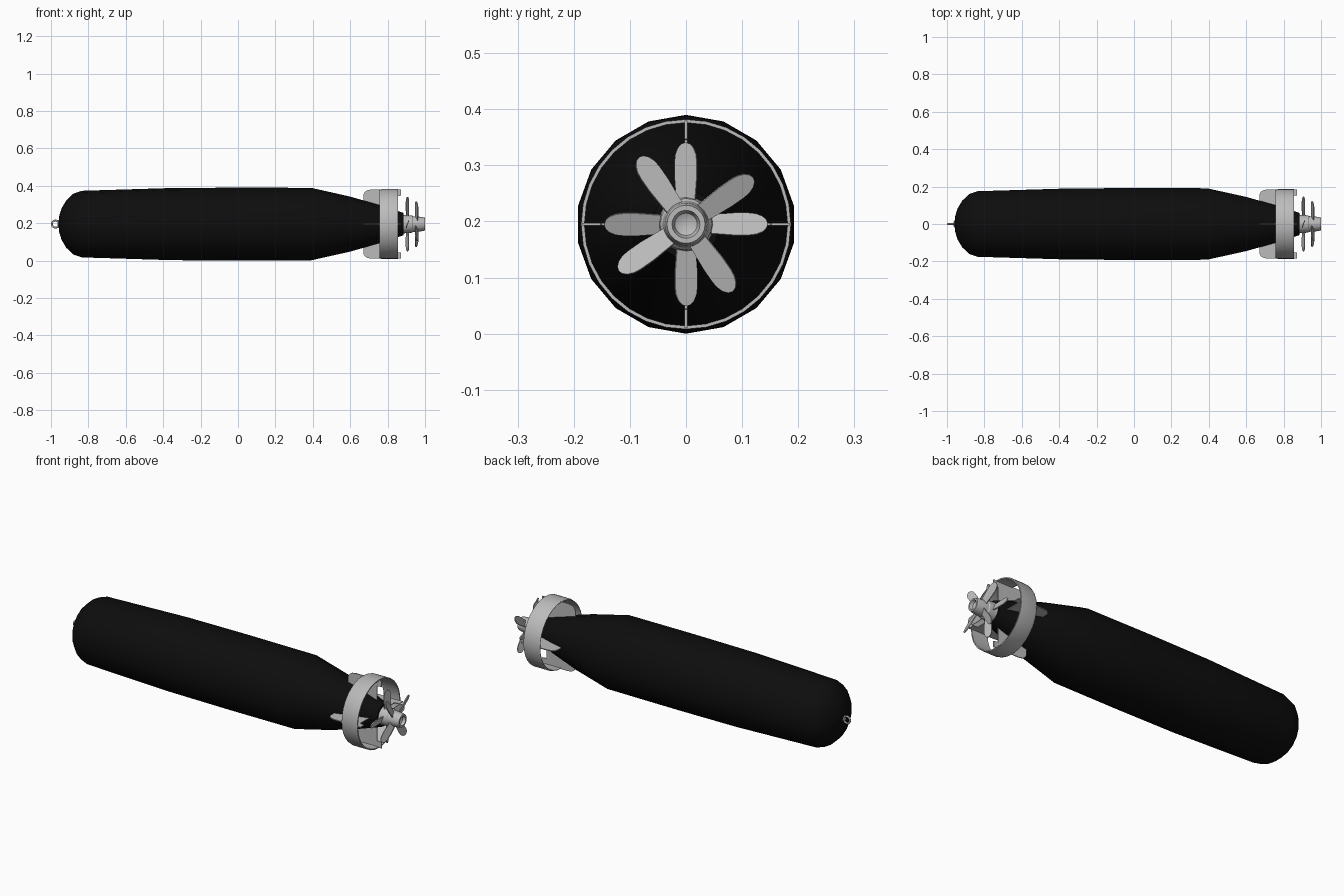
import bpy, bmesh
from math import sin, cos, pi, radians
from mathutils import Matrix, Vector

cube = bpy.data.objects.get("Cube")
if cube:
    bpy.data.objects.remove(cube)

AXIS_Z = 0.195


def material(name, value):
    m = bpy.data.materials.new(name)
    m.use_nodes = True
    m.diffuse_color = (value, value, value, 1)
    node = next(n for n in m.node_tree.nodes if n.type == 'BSDF_PRINCIPLED')
    node.inputs["Base Color"].default_value = (value, value, value, 1)
    return m


BLACK = material("matte black", 0.004)
GREY = material("light grey", 0.5)


def finish(name, bm, mat):
    """Turn a bmesh built around the x axis into an object on the hull axis."""
    bmesh.ops.recalc_face_normals(bm, faces=bm.faces)
    mesh = bpy.data.meshes.new(name)
    bm.to_mesh(mesh)
    bm.free()
    mesh.materials.append(mat)
    mesh.shade_smooth()
    mesh.set_sharp_from_angle(angle=radians(32))
    ob = bpy.data.objects.new(name, mesh)
    ob.location.z = AXIS_Z
    bpy.context.collection.objects.link(ob)
    return ob


def lathe(name, profile, sides, mat, closed=False):
    """Revolve (x, radius) points about the x axis."""
    bm = bmesh.new()
    pts = [bm.verts.new((x, 0, r)) for x, r in profile]
    pairs = list(zip(pts, pts[1:] + pts[:1] if closed else pts[1:]))
    edges = [bm.edges.new(p) for p in pairs]
    bmesh.ops.spin(bm, geom=pts + edges, cent=(0, 0, 0), axis=(1, 0, 0),
                   angle=2 * pi, steps=sides)
    bmesh.ops.remove_doubles(bm, verts=bm.verts, dist=0.0002)
    return finish(name, bm, mat)


def plate(bm, outline, thickness, matrix):
    """Add a flat plate drawn in the xz plane, then place it."""
    layers = [[bm.verts.new(matrix @ Vector((x, s * thickness / 2, z)))
               for x, z in outline] for s in (-1, 1)]
    bm.faces.new(layers[0])
    bm.faces.new(layers[1][::-1])
    n = len(outline)
    for i in range(n):
        j = (i + 1) % n
        bm.faces.new((layers[0][i], layers[0][j], layers[1][j], layers[1][i]))


# Hull: domed nose, long body and tapered tail
lathe("hull", [(-.96, 0), (-.957, .04), (-.943, .085), (-.918, .127),
               (-.88, .163), (-.835, .178), (-.35, .193), (0, .195),
               (.39, .194), (.6, .147), (.76, .101), (.885, .06), (.885, 0)],
      18, BLACK)

# Propeller hub with a recessed end
lathe("propeller_hub", [(.88, 0), (.88, .05), (.93, .046), (.935, .042),
                        (.985, .038), (1, .034), (1, .025), (.985, .02),
                        (.975, 0)], 20, GREY)

# Shroud around the tail
lathe("shroud_ring", [(.757, .183), (.77, .187), (.855, .187),
                      (.855, .181), (.757, .181)], 32, GREY, closed=True)

# Four tail fins carrying the shroud
fin = [(.67, .10), (.67, .157), (.678, .172), (.692, .181), (.715, .185),
       (.872, .185), (.872, .152), (.845, .15), (.845, .06), (.76, .08)]
bm = bmesh.new()
for k in range(4):
    plate(bm, fin, .005, Matrix.Rotation(k * pi / 2, 4, 'X'))
finish("tail_fins", bm, GREY)

# Two contra-rotating propellers with round-tipped, pitched blades
half = [(.017, .035), (.021, .085)]
tip = [(.021 * cos(a * pi / 8), .112 + .034 * sin(a * pi / 8)) for a in range(9)]
blade = half + tip + [(-w, r) for w, r in reversed(half)]
for name, x, turn, pitch in (("front_propeller", .906, 0, 70),
                             ("rear_propeller", .955, 35, -70)):
    bm = bmesh.new()
    for k in range(4):
        place = (Matrix.Translation((x, 0, 0))
                 @ Matrix.Rotation(radians(turn) + k * pi / 2, 4, 'X')
                 @ Matrix.Rotation(radians(pitch), 4, 'Z'))
        plate(bm, blade, .005, place)
    finish(name, bm, GREY)

# Nose eye: upright ring on a short stem
bpy.ops.mesh.primitive_torus_add(major_radius=.019, minor_radius=.005,
                                 major_segments=24, minor_segments=8,
                                 location=(-.976, 0, AXIS_Z),
                                 rotation=(pi / 2, 0, 0))
ring = bpy.context.object
ring.name = "nose_ring"
ring.data.materials.append(GREY)
ring.data.shade_smooth()
lathe("nose_ring_stem", [(-.964, 0), (-.964, .012), (-.95, .014), (-.95, 0)],
      12, GREY)
